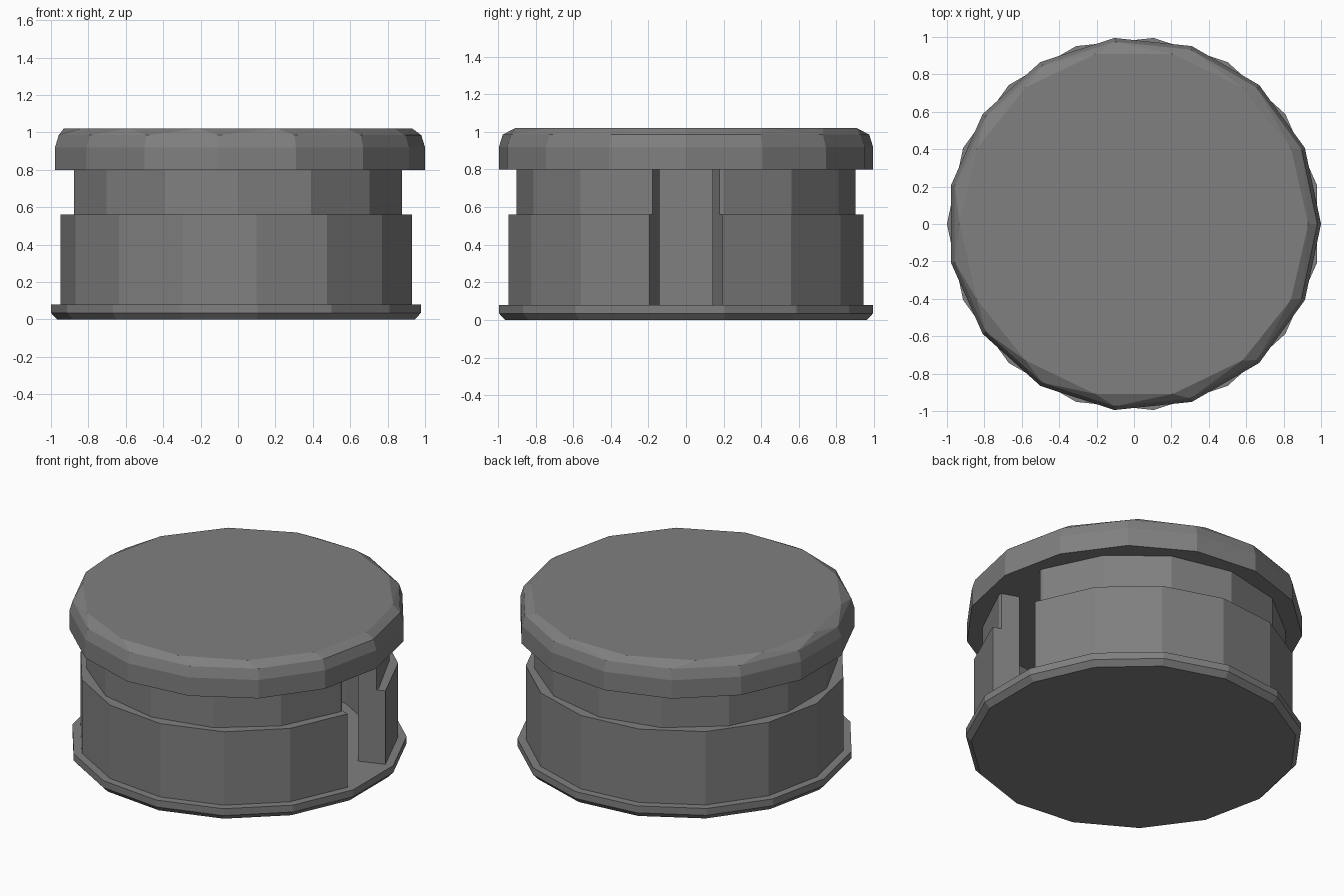
import bpy, bmesh
from math import sin, cos, radians, tau

if "Cube" in bpy.data.objects:
    bpy.data.objects.remove(bpy.data.objects["Cube"])

grey = bpy.data.materials.new("dark_grey")
grey.diffuse_color = (0.215, 0.215, 0.215, 1)
grey.use_nodes = True
grey.node_tree.nodes["Principled BSDF"].inputs["Base Color"].default_value = grey.diffuse_color


def ring(sides, rot, r, z):
    angles = [radians(rot) + tau * i / sides for i in range(sides)]
    return [(r * cos(a), r * sin(a), z) for a in angles]


def finish(name, bm):
    bmesh.ops.recalc_face_normals(bm, faces=bm.faces)
    me = bpy.data.meshes.new(name)
    bm.to_mesh(me)
    bm.free()
    me.materials.append(grey)
    ob = bpy.data.objects.new(name, me)
    bpy.context.collection.objects.link(ob)
    return ob


def convex(name, loops):
    """Convex solid around point loops, which may differ in side count."""
    bm = bmesh.new()
    for loop in loops:
        for p in loop:
            bm.verts.new(p)
    bmesh.ops.convex_hull(bm, input=bm.verts)
    bmesh.ops.dissolve_limit(bm, angle_limit=radians(0.5),
                             verts=bm.verts, edges=bm.edges)
    return finish(name, bm)


def turned(name, sides, rot, profile):
    """Low-poly turned solid; profile is a list of (radius, z)."""
    return convex(name, [ring(sides, rot, r, z) for r, z in profile])


def apply_boolean(target, tool, operation):
    mod = target.modifiers.new("cut", 'BOOLEAN')
    mod.operation, mod.object, mod.solver = operation, tool, 'EXACT'
    bpy.context.view_layer.objects.active = target
    bpy.ops.object.modifier_apply(modifier=mod.name)
    bpy.data.objects.remove(tool)


# Base plate, chamfered underneath
turned("base_plate", 15, 180, [(0.968, 0), (1.0, 0.035), (1.0, 0.08)])

# Hollow wall: wide lower band with a narrower collar on top
wall = turned("slotted_wall", 15, 180, [(0.95, 0.08), (0.95, 0.56)])
collar = turned("collar", 14, 180 / 14, [(0.90, 0.3), (0.90, 0.80)])
apply_boolean(wall, collar, 'UNION')
core = turned("core_cutter", 15, 0, [(0.80, -0.1), (0.80, 1.0)])
apply_boolean(wall, core, 'DIFFERENCE')

# Flared slot on the right side
outline = [(0.6, -0.08), (1.1, -0.255), (1.1, 0.255), (0.6, 0.08)]
slot = convex("slot_cutter", [[(x, y, z) for x, y in outline] for z in (-0.1, 1.0)])
apply_boolean(wall, slot, 'DIFFERENCE')

# Lid: 15-sided rim easing into a 14-sided top
convex("lid", [ring(15, 0, 1.0, 0.80), ring(15, 0, 1.0, 0.92),
               ring(15, 0, 0.98, 0.985), ring(14, 0, 0.932, 1.02)])
